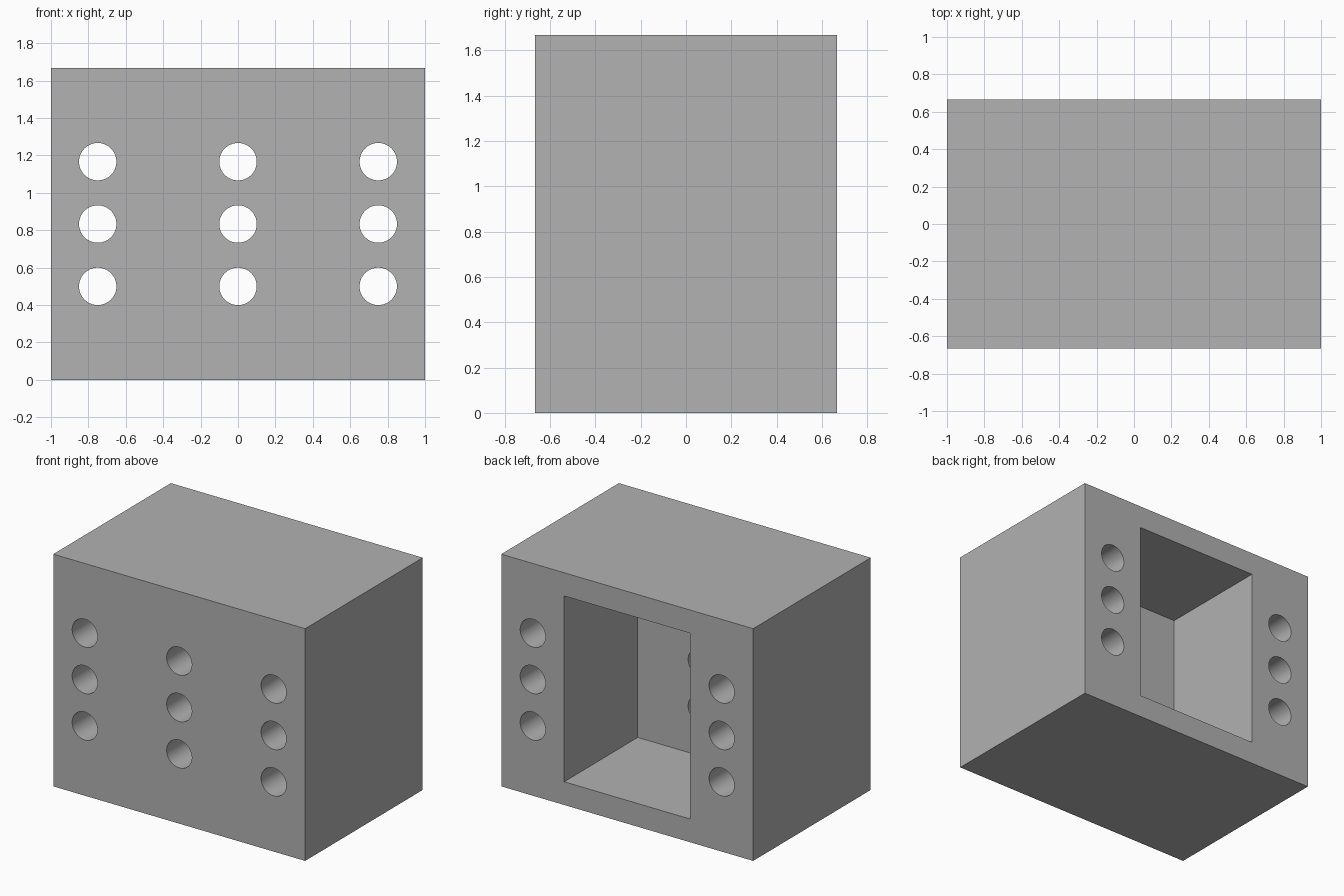
import bpy
import math

default = bpy.data.objects.get("Cube")
if default:
    bpy.data.objects.remove(default, do_unlink=True)

WIDTH, DEPTH, HEIGHT = 2.0, 4 / 3, 5 / 3
WALL = 1 / 6          # floor and roof thickness
FRONT_WALL = 0.5      # solid thickness behind the front face
HOLE_RADIUS = 0.1

GREY = (0.445, 0.445, 0.445, 1.0)
grey = bpy.data.materials.new("grey")
grey.use_nodes = True
grey.diffuse_color = GREY
grey.node_tree.nodes["Principled BSDF"].inputs["Base Color"].default_value = GREY


def box(name, size, location):
    bpy.ops.mesh.primitive_cube_add(size=1, location=location)
    obj = bpy.context.object
    obj.name = name
    obj.scale = size
    bpy.ops.object.transform_apply(location=True, rotation=True, scale=True)
    obj.data.materials.append(grey)
    return obj


def bore(name, x, z):
    bpy.ops.mesh.primitive_cylinder_add(
        vertices=64, radius=HOLE_RADIUS, depth=DEPTH + 0.4,
        location=(x, 0, z), rotation=(math.pi / 2, 0, 0))
    obj = bpy.context.object
    obj.name = name
    obj.data.materials.append(grey)
    return obj


def cut(target, cutter):
    mod = target.modifiers.new(cutter.name, "BOOLEAN")
    mod.operation = "DIFFERENCE"
    mod.solver = "EXACT"
    mod.object = cutter
    bpy.context.view_layer.objects.active = target
    bpy.ops.object.modifier_apply(modifier=mod.name)
    bpy.data.objects.remove(cutter, do_unlink=True)


# Solid block
block = box("block", (WIDTH, DEPTH, HEIGHT), (0, 0, HEIGHT / 2))

# Rectangular pocket open at the back
pocket_start = -DEPTH / 2 + FRONT_WALL
pocket_end = DEPTH / 2 + 0.2
cut(block, box("pocket_cutter",
               (1.0, pocket_end - pocket_start, HEIGHT - 2 * WALL),
               (0, (pocket_start + pocket_end) / 2, HEIGHT / 2)))

# Three columns of three holes running front to back
for x in (-0.75, 0, 0.75):
    for row in (-1, 0, 1):
        cut(block, bore("hole_cutter", x, HEIGHT / 2 + row / 3))

# Smooth bores, crisp edges
bpy.ops.object.select_all(action="DESELECT")
block.select_set(True)
bpy.context.view_layer.objects.active = block
bpy.ops.object.shade_smooth_by_angle(angle=math.radians(30))
